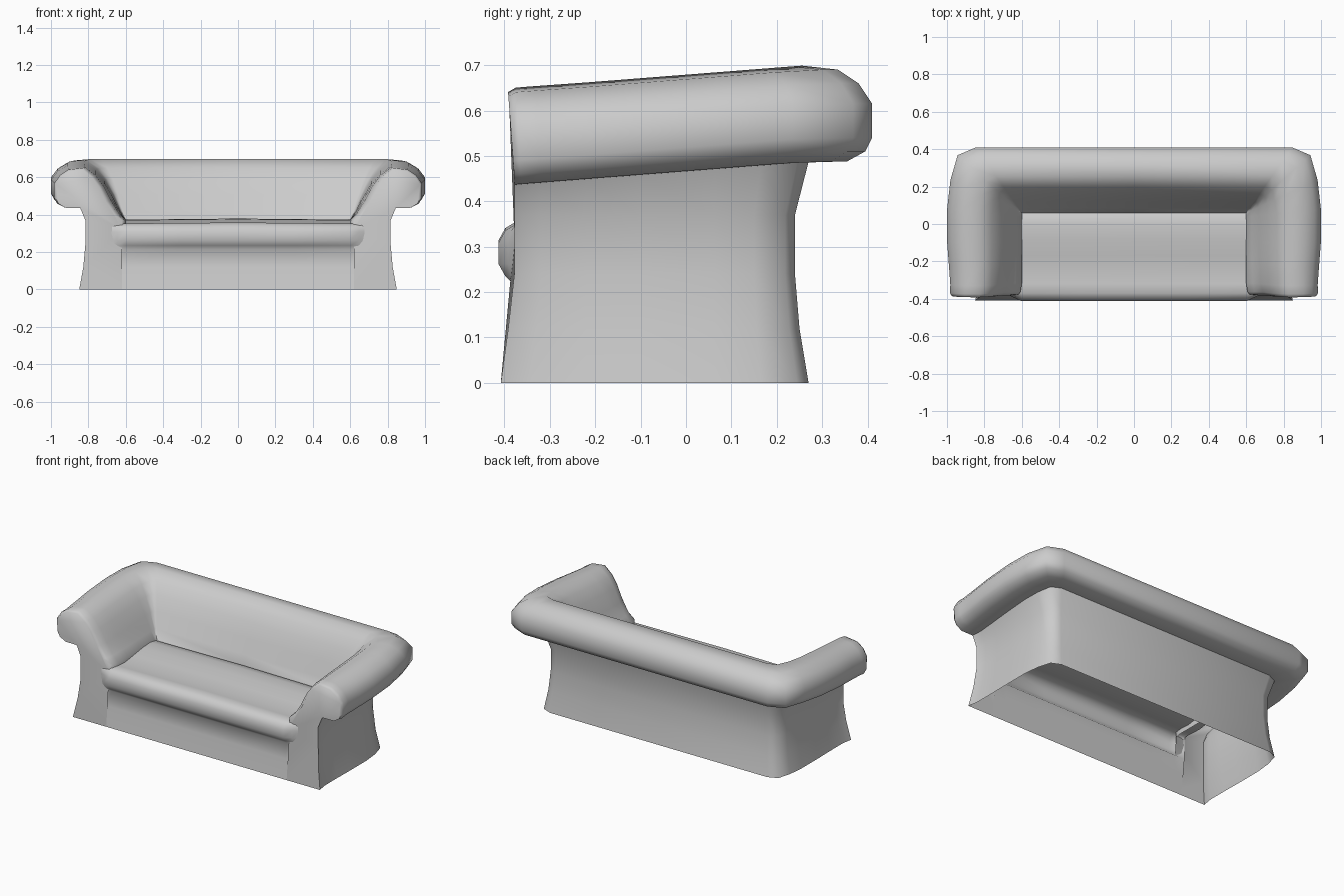
import bpy, bmesh

cube = bpy.data.objects.get("Cube")
if cube:
    bpy.data.objects.remove(cube)

# Single upholstery colour
mat = bpy.data.materials.new("grey_fabric")
mat.use_nodes = True
grey = (0.6, 0.6, 0.6, 1)
mat.diffuse_color = grey
mat.node_tree.nodes["Principled BSDF"].inputs["Base Color"].default_value = grey


def loft(name, rings, cap=None, angle=1.1):
    """Skin open cross-sections; optionally close the end rings as panels."""
    bm = bmesh.new()
    rows = [[bm.verts.new(p) for p in ring] for ring in rings]
    for a, b in zip(rows, rows[1:]):
        for i in range(len(a) - 1):
            bm.faces.new((a[i], a[i + 1], b[i + 1], b[i]))
    if cap:
        for row in (rows[0], rows[-1]):
            foot = bm.verts.new(cap(row[-1].co))
            bm.faces.new(row + [foot])
    bmesh.ops.recalc_face_normals(bm, faces=bm.faces)
    mesh = bpy.data.meshes.new(name)
    bm.to_mesh(mesh)
    bm.free()
    mesh.materials.append(mat)
    obj = bpy.data.objects.new(name, mesh)
    bpy.context.collection.objects.link(obj)
    bpy.ops.object.select_all(action="DESELECT")
    obj.select_set(True)
    bpy.context.view_layer.objects.active = obj
    bpy.ops.object.shade_smooth_by_angle(angle=angle)
    return obj


# Wall section: distance outward from the seat edge, height
section = [(.21, 0), (.19, .12), (.18, .24), (.18, .37), (.21, .487),
           (.295, .488), (.335, .51), (.35, .54), (.35, .615), (.32, .66),
           (.275, .69), (.195, .70), (.14, .655), (.1, .6), (.06, .52),
           (.025, .43), (0, .37), (0, .32)]

# Stations from the middle of the back to the front of one arm:
# inner point x, y, outward direction x, y, size of the roll
stations = [(0, .06, 0, 1, 1), (.6, .06, .7, 1, 1), (.6, .06, .98, .88, 1),
            (.6, .06, 1.09, .5, 1), (.6, .04, 1.14, .12, 1),
            (.6, -.1, 1.14, 0, 1), (.6, -.22, 1.13, 0, .97),
            (.6, -.32, 1.13, 0, .93), (.607, -.365, 1.13, 0, .9),
            (.62, -.385, 1.09, 0, .85)]


def front_y(z):
    return -.408 + .03 * min(z / .22, 1) - .012 * max(0, z - .45) / .17


def wall_ring(station, side, last):
    ox, oy, dx, dy, size = station
    ring = []
    for d, z in section:
        high = min(1, max(0, (z - .37) / .11))
        # Roll tapers and sinks towards the front
        roll = 1 - (1 - size) * high
        d2 = .18 + (d - .18) * roll
        y = oy + d2 * dy
        z2 = z + high * .078 * min(0, y - .27)
        if last:
            y = front_y(z2)
            z2 = .53 + (z2 - .53) * .93 if z2 > .53 else z2
        elif oy < -.3:
            y += (front_y(z2) + .38) * .8
        ring.append((side * (ox + d2 * dx), y, z2))
    return ring


right = [wall_ring(s, -1, i == len(stations) - 1) for i, s in enumerate(stations)]
left = [wall_ring(s, 1, i == len(stations) - 1) for i, s in enumerate(stations)]
loft("back_and_arms", right[:0:-1] + left,
     cap=lambda co: (co.x, front_y(0), 0))

# Seat with rolled front edge and front apron
seat_section = [(-.408, 0), (-.388, .12), (-.378, .215), (-.398, .235),
                (-.413, .262), (-.413, .308), (-.398, .335), (-.37, .352),
                (-.32, .35), (-.25, .346), (-.17, .357), (-.08, .37),
                (0, .373), (.05, .366), (.075, .345)]
seat_rings = []
for x in (-.68, -.645, -.6, -.3, 0, .3, .6, .645, .68):
    edge = max(0, (abs(x) - .6) / .08)
    ring = []
    for y, z in seat_section:
        if z > .215 and y < -.375:
            y += edge * (-.376 - y)
        crown = .006 * (1 - abs(x) / .68) if z > .3 else 0
        ring.append((x, y, z + crown))
    seat_rings.append(ring)
loft("seat_and_front_panel", seat_rings, angle=1.2)
